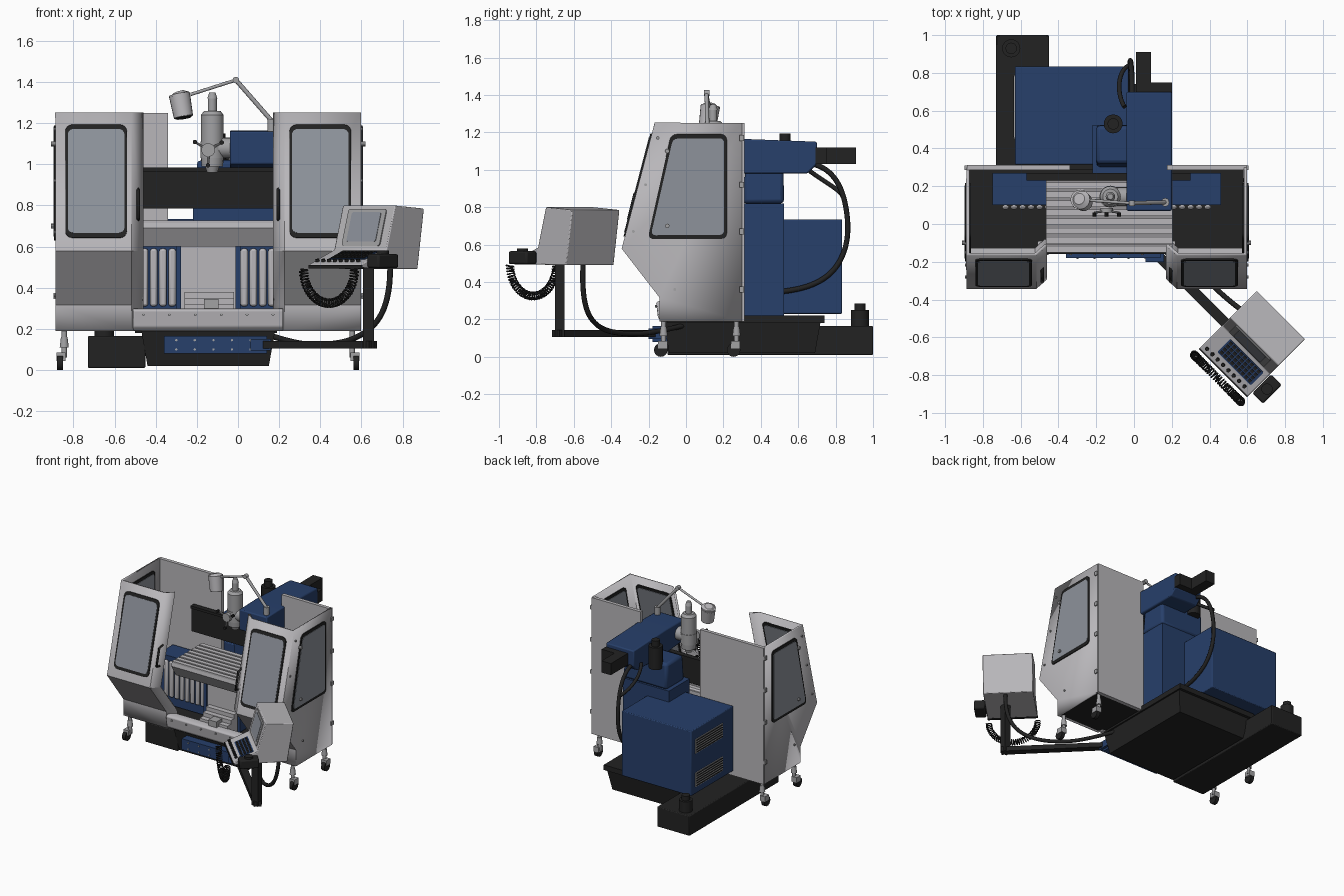
import bpy, bmesh, math
from mathutils import Vector, Matrix

if "Cube" in bpy.data.objects:
    bpy.data.objects.remove(bpy.data.objects["Cube"])


def material(name, r, g, b):
    m = bpy.data.materials.new(name)
    m.use_nodes = True
    m.diffuse_color = (r, g, b, 1)
    m.node_tree.nodes["Principled BSDF"].inputs["Base Color"].default_value = (r, g, b, 1)
    return m


GREY = material("sheet grey", .48, .47, .49)
STEEL = material("machine steel", .36, .36, .37)
BLUE = material("machine blue", .02, .05, .145)
BLACK = material("matte black", .016, .016, .016)
GLASS = material("window grey", .27, .29, .33)
ID = Matrix.Identity(4)


def finish(name, bm, mat, m=ID, bevel=0):
    bmesh.ops.recalc_face_normals(bm, faces=bm.faces)
    me = bpy.data.meshes.new(name)
    bm.to_mesh(me)
    bm.free()
    me.materials.append(mat)
    ob = bpy.data.objects.new(name, me)
    ob.matrix_world = m
    bpy.context.collection.objects.link(ob)
    if bevel:
        mod = ob.modifiers.new("bevel", "BEVEL")
        mod.width, mod.segments, mod.limit_method = bevel, 2, "ANGLE"
    bpy.ops.object.select_all(action="DESELECT")
    ob.select_set(True)
    bpy.context.view_layer.objects.active = ob
    bpy.ops.object.shade_smooth_by_angle(angle=math.radians(35))
    return ob


def box(name, x, y, z, mat, m=ID, inset=0, bevel=0):
    """Box from ranges; inset shrinks the bottom face."""
    bm = bmesh.new()
    for v in bmesh.ops.create_cube(bm, size=1)["verts"]:
        k = inset if v.co.z < 0 else 0
        pick = lambda r, c: r[0] + k if c < 0 else r[1] - k
        v.co = (pick(x, v.co.x), pick(y, v.co.y), z[0] if v.co.z < 0 else z[1])
    return finish(name, bm, mat, m, bevel)


def prism(name, profile, x0, x1, mat, m=ID, bevel=0):
    """Side profile of (y, z) points extruded along x."""
    bm = bmesh.new()
    f = bm.faces.new([bm.verts.new((x0, y, z)) for y, z in profile])
    ext = bmesh.ops.extrude_face_region(bm, geom=[f])["geom"]
    for v in ext:
        if isinstance(v, bmesh.types.BMVert):
            v.co.x = x1
    return finish(name, bm, mat, m, bevel)


def cyl(name, a, b, r, mat, r2=None, m=ID, seg=20):
    a, b = Vector(a), Vector(b)
    d = b - a
    bm = bmesh.new()
    bmesh.ops.create_cone(bm, cap_ends=True, segments=seg, radius1=r,
                          radius2=r if r2 is None else r2, depth=d.length)
    rot = d.to_track_quat("Z", "Y").to_matrix().to_4x4()
    bmesh.ops.transform(bm, verts=bm.verts, matrix=Matrix.Translation((a + b) / 2) @ rot)
    return finish(name, bm, mat, m)


def plate(name, corners, thick, mat, r=0, m=ID):
    """Thin rounded plate centred on its four corners."""
    bm = bmesh.new()
    f = bm.faces.new([bm.verts.new(c) for c in corners])
    if r:
        bmesh.ops.bevel(bm, geom=bm.verts[:], offset=r, segments=4, profile=.5, affect="VERTICES")
    bm.faces.ensure_lookup_table()
    f = bm.faces[0]
    f.normal_update()
    n = f.normal.copy()
    bmesh.ops.translate(bm, verts=bm.verts, vec=-n * thick / 2)
    ext = bmesh.ops.extrude_face_region(bm, geom=[f])["geom"]
    bmesh.ops.translate(bm, verts=[v for v in ext if isinstance(v, bmesh.types.BMVert)], vec=n * thick)
    return finish(name, bm, mat, m)


def tube(name, points, r, mat, m=ID, smooth=True):
    cu = bpy.data.curves.new(name, "CURVE")
    cu.dimensions, cu.bevel_depth, cu.bevel_resolution = "3D", r, 2 if smooth else 0
    cu.use_fill_caps = True
    sp = cu.splines.new("NURBS" if smooth else "POLY")
    sp.points.add(len(points) - 1)
    for p, c in zip(sp.points, points):
        p.co = (*c, 1)
    if smooth:
        sp.use_endpoint_u, sp.order_u = True, 4
    cu.materials.append(mat)
    ob = bpy.data.objects.new(name, cu)
    ob.matrix_world = m
    bpy.context.collection.objects.link(ob)
    bpy.ops.object.select_all(action="DESELECT")
    ob.select_set(True)
    bpy.context.view_layer.objects.active = ob
    bpy.ops.object.convert(target="MESH")


def window(name, corners, r):
    c = [Vector(p) for p in corners]
    mid = sum(c, Vector()) / 4
    plate(name + "_seal", c, .03, BLACK, r)
    inner = [p + (mid - p).normalized() * .026 for p in c]
    plate(name + "_glass", inner, .036, GLASS, r * .8)


# Guard enclosures on both sides of the work area
CX = -.145
FRONT = [(-.16, 1.25), (-.335, .58), (-.134, .32), (-.134, .19)]
for side, s in (("right", -1), ("left", 1)):
    X = lambda d: CX + s * d
    bm = bmesh.new()
    cols = [[bm.verts.new((X(d), y + dy, z)) for y, z in FRONT]
            for d, dy in ((.735, 0), (.375, 0), (.32, .05))]
    for a, b in zip(cols, cols[1:]):
        for i in range(3):
            bm.faces.new((a[i], a[i + 1], b[i + 1], b[i]))
    bm.faces.new(cols[0] + [bm.verts.new((X(.735), .3, z)) for z in (.19, 1.25)])
    shell = finish(side + "_guard_shell", bm, GREY)
    mod = shell.modifiers.new("sheet", "SOLIDIFY")
    mod.thickness, mod.offset, mod.use_even_offset = .016, 0, True
    inner = .195 if s < 0 else .32
    box(side + "_guard_back", sorted((X(.74), X(inner))), (.285, .312), (.19, 1.25), GREY)
    slope = lambda z: -.16 - (1.25 - z) * .261
    window(side + "_front_window", [(X(d), slope(z), z) for d, z in
           ((.695, .64), (.395, .64), (.395, 1.19), (.695, 1.19))], .035)
    window(side + "_side_window", [(X(.735), y, z) for y, z in
           ((-.205, .63), (.218, .63), (.218, 1.19), (-.08, 1.19))], .03)
    tube(side + "_door_handle", [(X(.34), slope(z) + dy, z) for z, dy in
         ((.73, .03), (.74, -.015), (.87, -.015), (.88, .03))], .009, BLACK, smooth=False)
    for i, z in enumerate((1.17, .92, .67, .36)):
        box(f"{side}_hinge_{i}", sorted((X(.735), X(.752))), (.285, .31), (z - .015, z + .015), STEEL)
        cyl(f"{side}_guard_bolt_{i}", (X(.73), slope(z) + .03 if z > .5 else -.06, z),
            (X(.75), slope(z) + .03 if z > .5 else -.06, z), .008, STEEL, seg=8)
    for i, z in enumerate((1.1, .7)):
        cyl(f"{side}_latch_{i}", (X(.73), -.1, z), (X(.765), -.1, z), .012, STEEL, seg=8)
    # Casters
    for end, y in (("front", -.12), ("back", .27)):
        n = f"{side}_{end}_caster"
        cyl(n + "_stem", (X(.7), y, .06), (X(.7), y, .2), .013, STEEL)
        cyl(n + "_collar", (X(.7), y, .11), (X(.7), y, .16), .022, STEEL, .016)
        box(n + "_fork", (X(.715) - .022, X(.715) + .022), (y - .03, y + .02), (.045, .085), STEEL)
        cyl(n + "_wheel", (X(.72) - .014, y - .015, .036), (X(.72) + .014, y - .015, .036), .036, BLACK)
    # Saddle ends with folded covers
    saddle = sorted((X(.605), X(.135)))
    box(side + "_saddle", saddle, (.1, .27), (.24, .62), BLUE)
    for i in range(9):
        a = X(.175 + i * .045)
        prism(f"{side}_bellows_{i}", [(.1, .31), (.1, .59), (.078, .59), (.078, .31)],
              a - .018, a + .018, GREY, bevel=.012)

# Floor tray and front sill
box("chip_floor", (-.87, .58), (-.13, .29), (.195, .23), BLACK)
prism("front_sill", [(-.15, .21), (-.16, .29), (-.14, .3), (-.09, .3), (-.09, .19), (-.13, .19)],
      -.51, .22, GREY, bevel=.006)
for i in range(6):
    x = -.46 + i * .126
    cyl(f"sill_bolt_{i}", (x, -.165, .27), (x, -.15, .27), .007, STEEL, seg=8)

# Base casting, rim and coolant tank
box("base_casting", (-.47, .18), (-.12, .72), (.02, .19), BLACK, inset=.03)
box("base_rim", (-.5, .19), (-.1, .74), (.18, .22), BLACK)
box("base_front_panel", (-.36, .14), (-.18, -.06), (.08, .165), BLUE)
for i in range(5):
    for z in (.1, .145):
        x = -.3 + i * .09
        cyl(f"panel_bolt_{i}", (x, -.186, z), (x, -.178, z), .006, STEEL, seg=6)
box("coolant_tank", (-.73, -.45), (-.1, 1), (.01, .165), BLACK, bevel=.006)
cyl("tank_pump", (-.65, .93, .16), (-.65, .93, .25), .048, BLACK)
cyl("tank_pump_cap", (-.65, .93, .25), (-.65, .93, .285), .03, BLACK)

# Worktable with slatted cover, apron and knee
prism("table_body", [(.24, .715), (-.15, .715), (-.155, .69), (-.1, .6), (.24, .6)], -.465, .203, GREY)
for i in range(8):
    y = -.15 + i * .048
    prism(f"table_slat_{i}", [(y, .71), (y, .728), (y + .034, .728), (y + .046, .71)], -.465, .203, GREY)
box("knee", (-.285, 0), (.02, .2), (.22, .61), GREY)
for x in (-.29, .0):
    box("knee_side_rail", (x - .012, x + .012), (.01, .08), (.24, .6), BLUE)
for i in range(3):
    box(f"knee_way_cover_{i}", (-.26, -.02), (-.1 + i * .04, .05), (.24, .32 + i * .03), GREY)
box("knee_block", (-.165, -.095), (-.13, -.05), (.28, .345), STEEL)

# Column, cross shield, arm and motors
box("column", (-.22, .175), (.27, .525), (.2, .82), BLUE)
prism("column_shoulder", [(.3, .82), (.525, .82), (.52, 1.02), (.32, 1.02)], -.2, .175, BLUE, bevel=.02)
box("cross_shield", (-.57, .3), (.24, .265), (.785, .98), BLACK)
box("shield_top_rail", (-.57, .3), (.23, .27), (.965, .985), BLACK)
prism("head_arm", [(.07, 1), (.3, .98), (.65, .98), (.7, 1.03), (.7, 1.15), (.3, 1.165), (.07, 1.16)],
      -.04, .2, BLUE, bevel=.008)
box("arm_end_cover", (.01, .2), (.69, .75), (1.03, 1.12), BLACK)
box("arm_motor", (.01, .09), (.74, .91), (1.03, 1.12), BLACK)
cyl("column_motor", (-.11, .53, .98), (-.11, .53, 1.15), .05, BLACK)
cyl("column_motor_cap", (-.11, .53, 1.15), (-.11, .53, 1.195), .03, BLACK)
tube("arm_hose", [(-.01, .68, 1.03), (-.01, .8, 1), (-.02, .88, .78), (-.02, .86, .5),
                  (-.02, .7, .37), (-.02, .52, .35)], .014, BLACK)
tube("arm_top_hose", [(-.02, .84, .85), (-.08, .83, .9), (-.1, .7, .95), (-.05, .62, 1.03)], .012, BLACK)

# Electrical cabinet with louvred vents
box("cabinet", (-.63, -.03), (.315, .835), (.23, .735), BLUE, bevel=.006)
for z in (.6, .34):
    box("cabinet_vent", (-.635, -.62), (.45, .79), (z - .055, z + .055), STEEL)
    for i in range(6):
        zz = z - .045 + i * .018
        box("vent_louvre", (-.64, -.63), (.46, .78), (zz - .003, zz + .003), BLACK)

# Spindle head: stacked turned sections
SX, SY = -.125, .145
for i, (z0, z1, r, r2) in enumerate(((.96, .99, .025, .035), (.99, 1.03, .052, .055), (1.03, 1.11, .058, .058),
        (1.11, 1.24, .055, .055), (1.24, 1.26, .055, .04), (1.26, 1.32, .022, .022), (1.32, 1.35, .025, .015))):
    cyl(f"spindle_section_{i}", (SX, SY, z0), (SX, SY, z1), r, STEEL, r2)
cyl("spindle_mount", (SX, SY, 1.08), (-.03, SY, 1.08), .05, STEEL)
cyl("quill_wheel", (-.145, .085, 1.07), (-.145, .06, 1.07), .033, STEEL)
for a in range(3):
    dx, dz = .075 * math.cos(a * 2.1 + .5), .075 * math.sin(a * 2.1 + .5)
    cyl(f"quill_lever_{a}", (-.145, .07, 1.07), (-.145 + dx, .06, 1.07 + dz), .006, STEEL, seg=8)
    cyl(f"quill_knob_{a}", (-.145 + dx, .06, 1.07 + dz), (-.145 + dx, .04, 1.07 + dz), .011, BLACK, seg=10)

# Work lamp on a jointed arm
cyl("lamp_base", (.165, .115, 1.15), (.165, .115, 1.22), .022, STEEL)
cyl("lamp_lower_arm", (.165, .115, 1.21), (-.01, .11, 1.41), .011, STEEL)
cyl("lamp_elbow", (-.01, .095, 1.41), (-.01, .125, 1.41), .016, STEEL)
cyl("lamp_upper_arm", (-.01, .11, 1.41), (-.23, .125, 1.34), .008, STEEL)
cyl("lamp_shade", (-.285, .13, 1.34), (-.265, .115, 1.23), .052, GREY, .047)
cyl("lamp_cap", (-.29, .133, 1.35), (-.285, .13, 1.335), .03, GREY, .052)
cyl("lamp_lens", (-.265, .115, 1.232), (-.264, .114, 1.226), .04, BLACK)

# Control console, built straight and turned to the operator
M = Matrix.Translation((.63, -.63, 0)) @ Matrix.Rotation(math.radians(-45), 4, "Z")
prism("console_body", [(.21, .785), (.01, .8), (-.05, .585), (-.22, .515), (-.22, .495), (.165, .49)],
      -.18, .18, GREY, M, .005)
on_face = lambda x, t: (x, .01 - .06 * t - .001, .8 - .215 * t)
on_deck = lambda x, t: (x, -.05 - .17 * t, .586 - .07 * t)
quad = lambda f, x0, x1, t0, t1: [f(x0, t1), f(x1, t1), f(x1, t0), f(x0, t0)]
plate("screen_surround", quad(on_face, -.13, .13, .08, .92), .009, STEEL, .015, M)
plate("screen", quad(on_face, -.1, .1, .16, .82), .014, GLASS, .01, M)
plate("keypad", quad(on_deck, -.1, .15, .12, .68), .006, BLUE, .006, M)
for r in range(4):
    for c in range(9):
        x, t = -.09 + c * .026, .16 + r * .13
        plate("key", quad(on_deck, x, x + .02, t, t + .09), .014, BLACK, 0, M)
for i in range(8):
    x = -.15 + i * .04
    cyl(f"console_button_{i}", on_deck(x, .84), Vector(on_deck(x, .84)) + Vector((0, -.004, .012)),
        .01, BLACK, m=M, seg=12)
box("console_front_strip", (-.18, .18), (-.226, -.2), (.494, .51), BLACK, M)
box("hand_pendant", (.185, .265), (-.19, -.05), (.495, .565), BLACK, M, bevel=.01)
cyl("pendant_wheel", (.225, -.12, .565), (.225, -.12, .58), .03, BLACK, m=M)
coil = []
for i in range(421):
    t, w = math.pi * i / 420, i * math.tau / 12
    k = .02 * math.cos(w)
    coil.append((-(.175 + k) * math.cos(t), -.265 + .02 * math.sin(w), .49 - (.165 + k) * math.sin(t)))
tube("coiled_cord", coil, .0045, BLACK, M, smooth=False)

# Console support and its hose
box("support_post", (.607, .662), (-.7, -.65), (.105, .5), BLACK)
D = Matrix.Translation((.635, -.675, 0)) @ Matrix.Rotation(math.radians(-45), 4, "Z")
box("support_beam", (-.74, .03), (-.027, .027), (.105, .142), BLACK, D)
box("support_bracket", (.06, .16), (-.2, -.1), (.095, .15), BLUE)
tube("console_hose", [(.74, -.55, .5), (.74, -.56, .3), (.62, -.5, .15), (.42, -.34, .12),
                      (.3, -.2, .12), (.15, 0, .17)], .014, BLACK)
